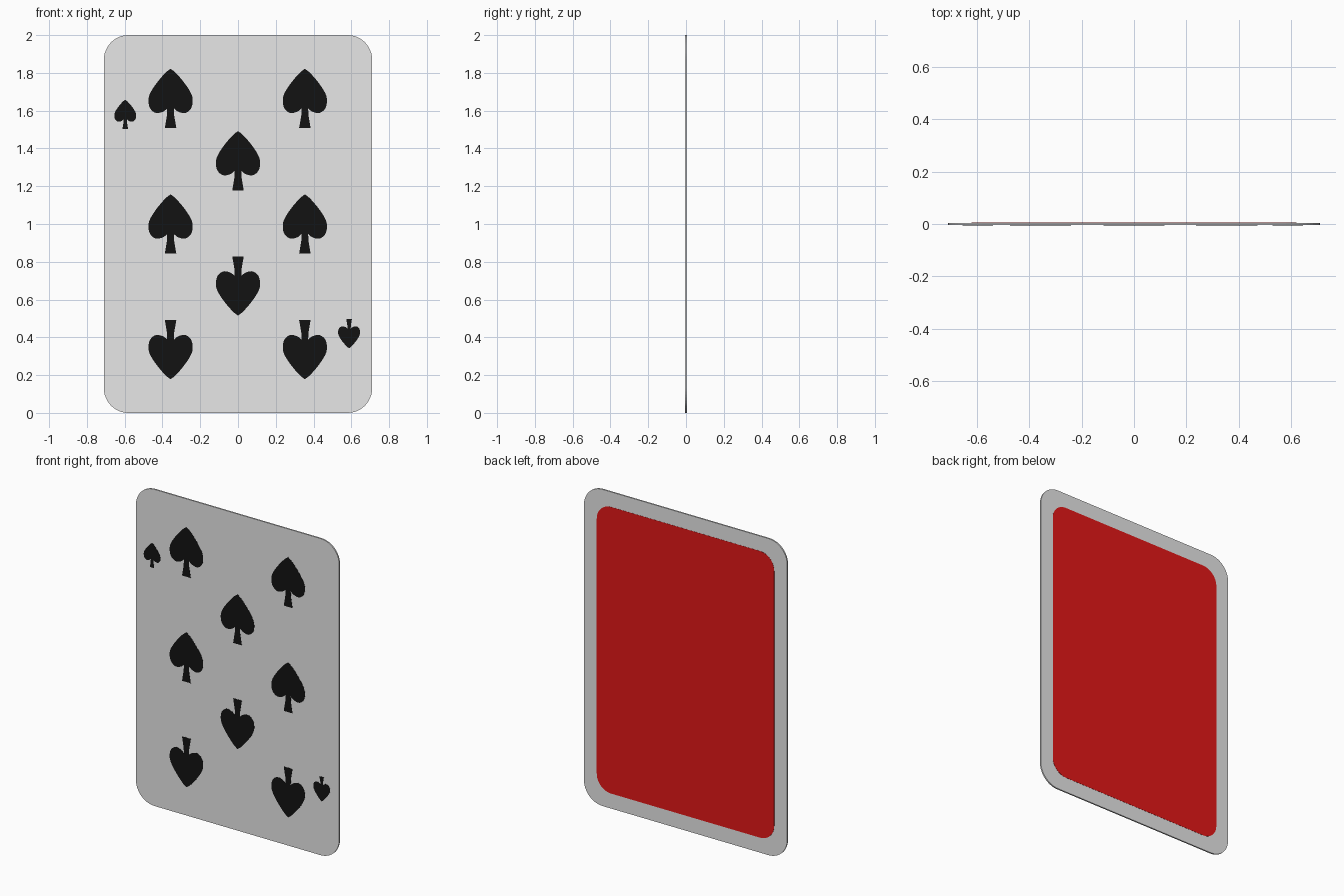
import bpy, bmesh, math
from mathutils import Vector

if "Cube" in bpy.data.objects:
    bpy.data.objects.remove(bpy.data.objects["Cube"])

W, H, T = 1.42, 2.0, 0.009      # card width, height, thickness
LIFT = 0.001                    # how far printed plates stand proud


def material(name, rgb):
    m = bpy.data.materials.new(name)
    m.diffuse_color = (*rgb, 1)
    m.use_nodes = True
    m.node_tree.nodes["Principled BSDF"].inputs["Base Color"].default_value = m.diffuse_color
    return m


white = material("card white", (0.8, 0.8, 0.8))
black = material("ink black", (0.006, 0.006, 0.006))
red = material("back red", (0.77, 0.009, 0.009))


def slab(name, outline, y0, y1, mat):
    """Extrude an x/z outline from y0 to y1."""
    bm = bmesh.new()
    face = bm.faces.new([bm.verts.new((x, y0, z)) for x, z in outline])
    ext = bmesh.ops.extrude_face_region(bm, geom=[face])["geom"]
    for v in ext:
        if isinstance(v, bmesh.types.BMVert):
            v.co.y = y1
    bmesh.ops.triangulate(bm, faces=[f for f in bm.faces if len(f.verts) > 4])
    bmesh.ops.recalc_face_normals(bm, faces=bm.faces)
    me = bpy.data.meshes.new(name)
    bm.to_mesh(me)
    bm.free()
    me.materials.append(mat)
    ob = bpy.data.objects.new(name, me)
    bpy.context.collection.objects.link(ob)
    return ob


def rounded_rect(w, h, r, zc, n=12):
    pts = []
    for k, (sx, sz) in enumerate([(1, 1), (-1, 1), (-1, -1), (1, -1)]):
        for i in range(n + 1):
            a = math.pi / 2 * (k + i / n)
            pts.append((sx * (w / 2 - r) + r * math.cos(a),
                        zc + sz * (h / 2 - r) + r * math.sin(a)))
    return pts


def smooth(points, n=5):
    """Catmull-Rom curve through the points."""
    p = [Vector(q) for q in points]
    p = [p[0]] + p + [p[-1]]
    out = []
    for a, b, c, d in zip(p, p[1:], p[2:], p[3:]):
        for i in range(n):
            t = i / n
            out.append(0.5 * (2 * b + (c - a) * t + (2 * a - 5 * b + 4 * c - d) * t**2
                              + (3 * b - a - 3 * c + d) * t**3))
    return [tuple(q) for q in out] + [points[-1]]


# Pip outline: right half leaf and lobe, then flared stem, mirrored
half = smooth([(0, 1.34), (0.25, 1.14), (0.64, 0.68), (0.93, 0.22), (1, -0.12),
               (0.92, -0.46), (0.66, -0.66), (0.34, -0.6), (0.15, -0.45)])
half += [(0.16, -0.75), (0.26, -1.34)]
pip = half + [(-x, z) for x, z in reversed(half[1:])]


def add_pip(name, x, z, size):
    s = size if z > 0.9 else -size      # lower pips are turned upside down
    slab(name, [(x + px * s, z + pz * s) for px, pz in pip],
         -T / 2 - LIFT, -T / 2 + 0.002, black)


# Card body
slab("card", rounded_rect(W, H, 0.13, H / 2), -T / 2, T / 2, white)

# Red back panel
slab("back_panel", rounded_rect(W - 0.18, H - 0.19, 0.1, H / 2),
     T / 2 - 0.002, T / 2 + LIFT, red)

# Eight large pips
for z in (1.665, 1.0, 0.335):
    for x in (-0.357, 0.354):
        add_pip("large_pip", x, z, 0.117)
for z in (1.335, 0.672):
    add_pip("large_pip", 0, z, 0.117)

# Small corner pips
add_pip("corner_pip", -0.597, 1.58, 0.058)
add_pip("corner_pip", 0.588, 0.42, 0.058)
